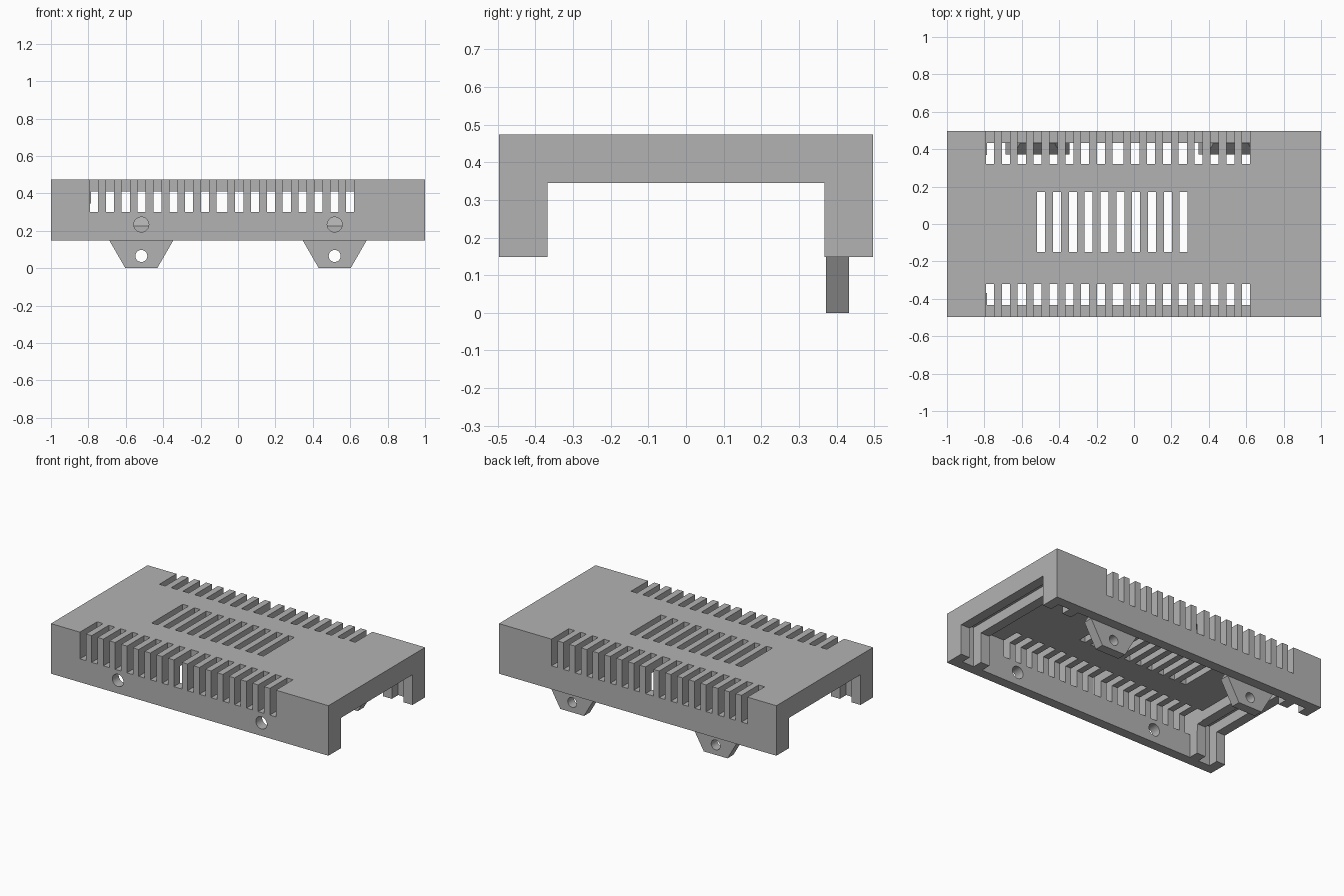
import bpy, bmesh, math
from mathutils import Matrix, Vector

if "Cube" in bpy.data.objects:
    bpy.data.objects.remove(bpy.data.objects["Cube"])

HALF_Y, BASE, TOP = 0.4975, 0.148, 0.474     # shell envelope
WALL = 0.0645
INNER_Y, CEILING = HALF_Y - WALL, TOP - WALL
OPEN_Y, OPEN_Z = HALF_Y - 2 * WALL, TOP - 2 * WALL
PITCH, SLOT = 0.0847, 0.043                  # ventilation slots
TAB_X, TAB_R = 0.517, BASE * 2 / math.sqrt(3)

grey = bpy.data.materials.new("grey plastic")
grey.use_nodes = True
colour = (0.45, 0.45, 0.45, 1)
grey.diffuse_color = colour
grey.node_tree.nodes["Principled BSDF"].inputs["Base Color"].default_value = colour


def add_box(bm, lo, hi):
    lo, hi = Vector(lo), Vector(hi)
    place = Matrix.Translation((lo + hi) / 2) @ Matrix.Diagonal((*(hi - lo), 1))
    bmesh.ops.create_cube(bm, size=1, matrix=place)


def add_prism(bm, centre, radius, depth, sides):
    # Regular prism lying along y
    place = Matrix.Translation(centre) @ Matrix.Rotation(math.pi / 2, 4, "X")
    bmesh.ops.create_cone(bm, cap_ends=True, segments=sides, radius1=radius,
                          radius2=radius, depth=depth, matrix=place)


def make_object(name, bm, cutter=False):
    mesh = bpy.data.meshes.new(name)
    bm.to_mesh(mesh)
    bm.free()
    mesh.materials.append(grey)
    obj = bpy.data.objects.new(name, mesh)
    bpy.context.scene.collection.objects.link(obj)
    if cutter:
        obj.hide_render = True
        obj.hide_viewport = True
        obj.display_type = "WIRE"
    return obj


def cut(target, cutter):
    mod = target.modifiers.new(cutter.name, "BOOLEAN")
    mod.operation, mod.solver, mod.object = "DIFFERENCE", "EXACT", cutter


# Half shell of the enclosure
bm = bmesh.new()
add_box(bm, (-1, -HALF_Y, BASE), (1, HALF_Y, TOP))
shell = make_object("enclosure_shell", bm)

# Opening running from end to end
bm = bmesh.new()
add_box(bm, (-1.2, -OPEN_Y, -0.1), (1.2, OPEN_Y, OPEN_Z))
cut(shell, make_object("end_opening_cutter", bm, True))

# Main cavity and the panel groove at each end, leaving rails between
bm = bmesh.new()
for x0, x1 in ((-0.936, -0.851), (-0.787, 0.787), (0.851, 0.936)):
    add_box(bm, (x0, -INNER_Y, -0.1), (x1, INNER_Y, CEILING))
cut(shell, make_object("cavity_cutter", bm, True))

# Edge slots (one is wider, in the middle) and roof slots
edge_slots = [(-0.791 + i * PITCH, -0.791 + i * PITCH + SLOT) for i in range(8)]
edge_slots.append((-0.114, -0.056))
edge_slots += [(0.621 - i * PITCH - SLOT, 0.621 - i * PITCH) for i in range(8)]
bm = bmesh.new()
for x0, x1 in edge_slots:
    add_box(bm, (x0, -0.6, 0.3), (x1, -0.32, 0.6))
    add_box(bm, (x0, 0.32, 0.3), (x1, 0.6, 0.6))
for i in range(10):
    x0 = -0.518 + i * PITCH
    add_box(bm, (x0, -0.15, 0.3), (x0 + SLOT, 0.17, 0.6))
cut(shell, make_object("vent_cutter", bm, True))

# Screw holes in the front wall
bm = bmesh.new()
for side in (-1, 1):
    add_prism(bm, (side * TAB_X, -HALF_Y + WALL / 2, 0.233), 0.04, 0.2, 32)
cut(shell, make_object("screw_hole_cutter", bm, True))

# Hexagonal fixing tabs inside the back wall, sloped on top and drilled
for name, side in (("right", -1), ("left", 1)):
    bm = bmesh.new()
    place = (Matrix.Translation((side * TAB_X, INNER_Y - 0.03, BASE))
             @ Matrix.Rotation(math.pi / 2, 4, "X")
             @ Matrix.Rotation(math.pi / 6, 4, "Z"))
    bmesh.ops.create_cone(bm, cap_ends=True, segments=6, radius1=TAB_R,
                          radius2=TAB_R, depth=0.061, matrix=place)
    # Stand the hexagon on a flat side
    if min(v.co.z for v in bm.verts) < -0.005:
        bmesh.ops.rotate(bm, verts=bm.verts, cent=place.translation,
                         matrix=Matrix.Rotation(math.pi / 6, 3, "Y"))
    # 45 degree slope towards the inside
    sliced = bmesh.ops.bisect_plane(
        bm, geom=bm.verts[:] + bm.edges[:] + bm.faces[:],
        plane_co=(0, INNER_Y - 0.061, 0.225), plane_no=(0, -1, 1), clear_outer=True)
    rim = [e for e in sliced["geom_cut"] if isinstance(e, bmesh.types.BMEdge)]
    bmesh.ops.contextual_create(bm, geom=rim)
    bmesh.ops.recalc_face_normals(bm, faces=bm.faces)
    tab = make_object(name + "_fixing_tab", bm)

    bm = bmesh.new()
    add_prism(bm, (side * TAB_X, INNER_Y, 0.065), 0.032, 0.4, 32)
    cut(tab, make_object(name + "_tab_hole_cutter", bm, True))
